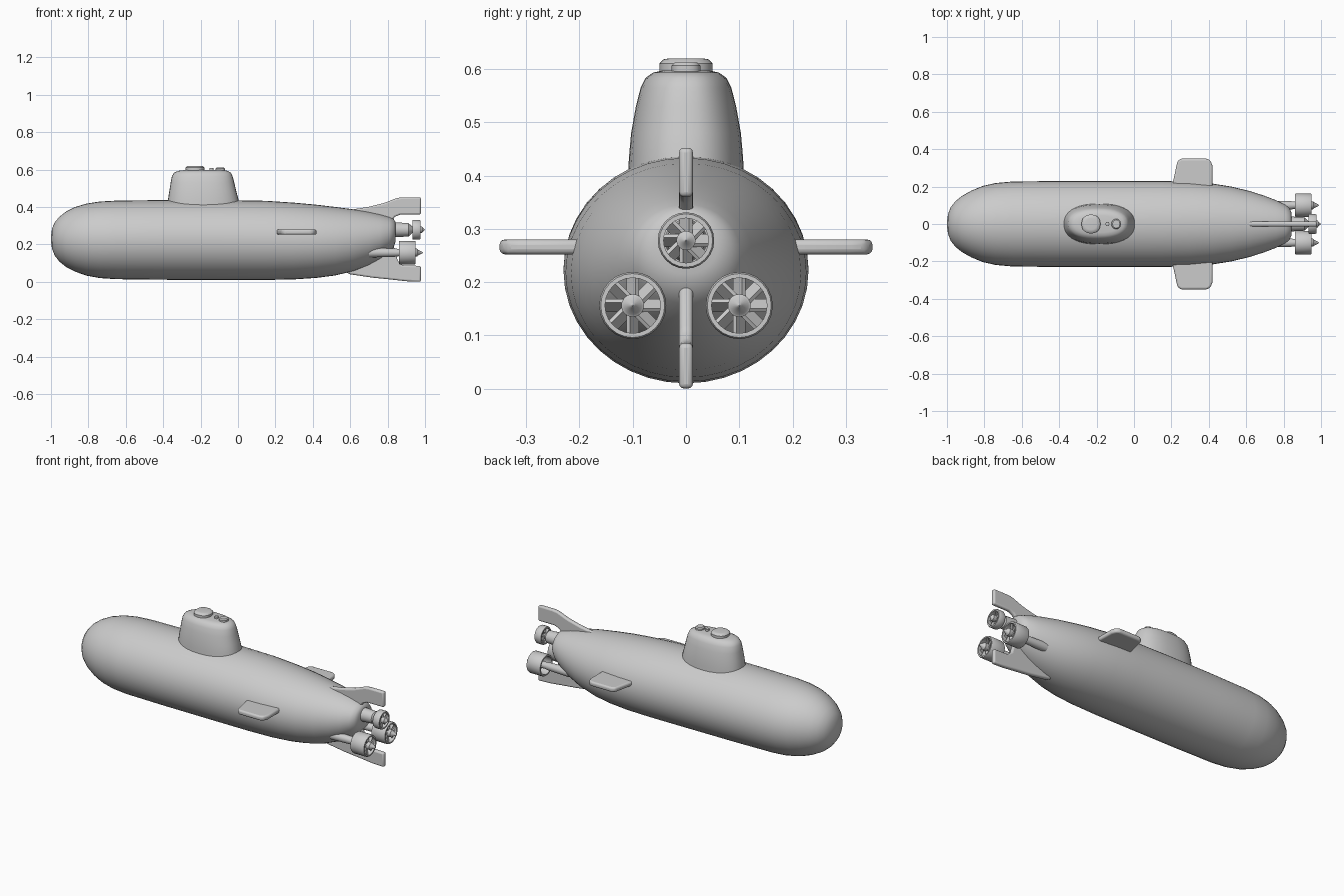
import bpy, bmesh
from math import sin, cos, pi, radians
from mathutils import Matrix

if "Cube" in bpy.data.objects:
    bpy.data.objects.remove(bpy.data.objects["Cube"])


def finish(name, bm, angle=40, bevel=0):
    bmesh.ops.recalc_face_normals(bm, faces=bm.faces)
    mesh = bpy.data.meshes.new(name)
    bm.to_mesh(mesh)
    bm.free()
    ob = bpy.data.objects.new(name, mesh)
    bpy.context.collection.objects.link(ob)
    if bevel:
        m = ob.modifiers.new("round_edges", 'BEVEL')
        m.width, m.segments = bevel, 3
    bpy.ops.object.select_all(action='DESELECT')
    ob.select_set(True)
    bpy.context.view_layer.objects.active = ob
    bpy.ops.object.shade_smooth_by_angle(angle=radians(angle))
    return ob


def loft(name, rings, cap=True, closed=False, angle=40):
    """Skin a list of point rings; optionally join last ring to first."""
    bm = bmesh.new()
    vs = [[bm.verts.new(p) for p in r] for r in rings]
    pairs = list(zip(vs, vs[1:])) + ([(vs[-1], vs[0])] if closed else [])
    for a, b in pairs:
        for i in range(len(a)):
            j = (i + 1) % len(a)
            bm.faces.new((a[i], a[j], b[j], b[i]))
    if cap and not closed:
        bm.faces.new(vs[0])
        bm.faces.new(vs[-1])
    return finish(name, bm, angle)


def x_ring(x, y, z, ry, rz, n=40):
    return [(x, y + ry * cos(2 * pi * i / n), z + rz * sin(2 * pi * i / n)) for i in range(n)]


def lathe_x(name, prof, y, z, n=20, closed=False):
    return loft(name, [x_ring(x, y, z, r, r, n) for x, r in prof], closed=closed)


def plate(name, outline, axis, centre, thick, bevel=0.009):
    """Extrude an outline: axis 'y' uses (x, z) points, axis 'z' uses (x, y)."""
    bm = bmesh.new()
    lo, hi = centre - thick / 2, centre + thick / 2
    at = (lambda a, b, c: (a, c, b)) if axis == 'y' else (lambda a, b, c: (a, b, c))
    f = bm.faces.new([bm.verts.new(at(a, b, lo)) for a, b in outline])
    d = bmesh.ops.extrude_face_region(bm, geom=[f])
    verts = [v for v in d["geom"] if isinstance(v, bmesh.types.BMVert)]
    off = hi - lo
    bmesh.ops.translate(bm, verts=verts, vec=(0, off, 0) if axis == 'y' else (0, 0, off))
    return finish(name, bm, 35, bevel)


# Hull: x, bottom z, top z, half width
hull = [(-1.0, .215, .245, .015), (-.994, .175, .285, .055), (-.98, .14, .318, .09),
        (-.955, .108, .348, .122), (-.92, .08, .375, .15), (-.87, .054, .4, .178),
        (-.81, .033, .418, .203), (-.74, .02, .429, .219), (-.65, .014, .434, .227),
        (-.4, .011, .437, .23), (-.1, .01, .437, .23), (.15, .01, .433, .23),
        (.3, .013, .423, .226), (.42, .021, .412, .216), (.52, .034, .4, .2),
        (.62, .058, .387, .176), (.7, .09, .373, .15), (.76, .123, .36, .127),
        (.81, .16, .346, .103), (.832, .185, .336, .085), (.842, .215, .32, .06)]
loft("hull", [x_ring(x, 0, (a + b) / 2, w, (b - a) / 2) for x, a, b, w in hull])


# Conning tower: z, front x, rear x, half width
def oval(z, x0, x1, w, n=36):
    pts = []
    for i in range(n):
        c, s = cos(2 * pi * i / n), sin(2 * pi * i / n)
        p = lambda v: abs(v) ** .85 * (1 if v > 0 else -1)
        pts.append(((x0 + x1) / 2 + (x1 - x0) / 2 * p(c), w * p(s), z))
    return pts


tower = [(.38, -.378, .008, .11), (.435, -.375, .004, .107), (.48, -.368, -.008, .103),
         (.53, -.36, -.02, .094), (.565, -.353, -.029, .085), (.583, -.342, -.038, .076),
         (.593, -.32, -.055, .062), (.597, -.29, -.08, .045)]
loft("conning_tower", [oval(*t) for t in tower])

# Fittings on top of the tower
loft("tower_hatch", [oval(z, -.28 + d, -.18 - d, .05 - d) for z, d in
                     ((.57, 0), (.61, 0), (.618, .008), (.62, .02))])
loft("rear_hatch", [oval(z, -.12 + d, -.07 - d, .027 - d) for z, d in
                    ((.57, 0), (.606, 0), (.612, .006))])
loft("periscope_stub", [oval(z, -.152, -.132, .012) for z in (.57, .608)])

# Vertical tail fins
plate("upper_tail_fin", [(.57, .36), (.6, .385), (.7, .401), (.78, .421), (.85, .448), (.88, .452),
                         (.978, .452), (.978, .36), (.87, .36), (.84, .348), (.8, .3)], 'y', 0, .026)
plate("lower_tail_fin", [(.56, .06), (.6, .04), (.72, .022), (.82, .012), (.9, .003), (.978, 0),
                         (.978, .085), (.88, .088), (.855, .11), (.83, .2), (.76, .22)], 'y', 0, .026)

# Horizontal diving planes
for side, s in (("left", 1), ("right", -1)):
    pts = [(.2, .19), (.214, .25), (.232, .335), (.25, .35), (.39, .35), (.41, .338),
           (.42, .31), (.42, .19)]
    plate(side + "_diving_plane", [(x, s * y) for x, y in pts], 'z', .266, .028, .01)


# Ducted propellers
def thruster(name, y, z, x0, x1, r, tip, shaft_x, shaft_r):
    t = .011
    lathe_x(name + "_duct", [(x0, r - t), (x0, r - .003), (x0 + .006, r), (x1 - .006, r),
                             (x1, r - .003), (x1, r - t)], y, z, 24, closed=True)
    h = r * .34
    lathe_x(name + "_hub", [(shaft_x, shaft_r), (x0 - .02, shaft_r * .85), (x0, h * .9), (x1 - .012, h),
                            (x1 + .008, h), (x1 + .01, h * .8), (tip - .005, h * .25), (tip, .001)], y, z)
    bm = bmesh.new()
    for i in range(8):
        m = (Matrix.Translation((x1 - .025, y, z)) @ Matrix.Rotation(2 * pi * i / 8, 4, 'X')
             @ Matrix.Translation((0, 0, (r + h) / 2 - .006)) @ Matrix.Rotation(radians(35), 4, 'Z')
             @ Matrix.Diagonal((.03, .008, r - h, 1)))
        bmesh.ops.create_cube(bm, size=1, matrix=m)
    finish(name + "_blades", bm)


thruster("upper_thruster", 0, .278, .932, .975, .053, 1.0, .8, .042)
for side, s in (("left", 1), ("right", -1)):
    thruster(side + "_thruster", s * .1, .156, .86, .95, .063, .988, .7, .026)
